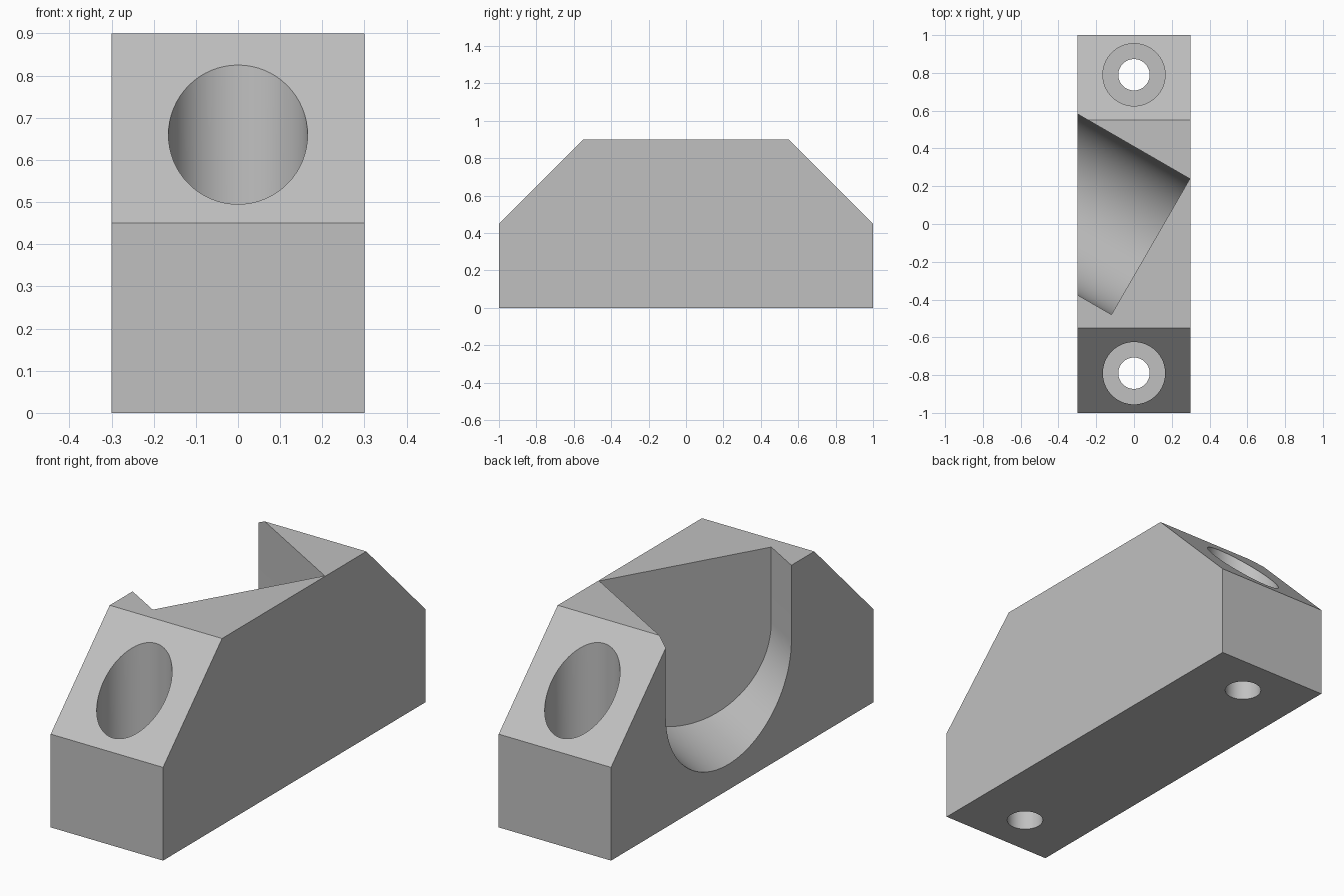
import bpy, bmesh, math
from math import sin, cos, pi, radians
from mathutils import Matrix

if "Cube" in bpy.data.objects:
    bpy.data.objects.remove(bpy.data.objects["Cube"], do_unlink=True)

grey = bpy.data.materials.new("plain grey")
grey.use_nodes = True
colour = (0.53, 0.53, 0.53, 1)
grey.diffuse_color = colour
grey.node_tree.nodes["Principled BSDF"].inputs["Base Color"].default_value = colour


def add_object(name, bm):
    bmesh.ops.recalc_face_normals(bm, faces=bm.faces)
    mesh = bpy.data.meshes.new(name)
    bm.to_mesh(mesh)
    bm.free()
    mesh.materials.append(grey)
    obj = bpy.data.objects.new(name, mesh)
    bpy.context.collection.objects.link(obj)
    return obj


def prism(name, outline, x0, x1):
    """Extrude a closed (y, z) outline along x."""
    bm = bmesh.new()
    face = bm.faces.new([bm.verts.new((x0, y, z)) for y, z in outline])
    new = bmesh.ops.extrude_face_region(bm, geom=[face])["geom"]
    bmesh.ops.translate(bm, vec=(x1 - x0, 0, 0),
                        verts=[v for v in new if isinstance(v, bmesh.types.BMVert)])
    return add_object(name, bm)


def drill(name, y, radius, z0, z1):
    bm = bmesh.new()
    bmesh.ops.create_cone(bm, cap_ends=True, segments=64, radius1=radius, radius2=radius,
                          depth=z1 - z0, matrix=Matrix.Translation((0, y, (z0 + z1) / 2)))
    return add_object(name, bm)


def cut(target, cutter):
    mod = target.modifiers.new("cut", 'BOOLEAN')
    mod.operation = 'DIFFERENCE'
    mod.solver = 'EXACT'
    mod.object = cutter
    bpy.context.view_layer.objects.active = target
    bpy.ops.object.modifier_apply(modifier=mod.name)
    bpy.data.objects.remove(cutter, do_unlink=True)


# Block with sloped shoulders
half = [(1, 0), (1, 0.45), (0.55, 0.9)]
block = prism("clamp_block", half + [(-y, z) for y, z in reversed(half)], -0.3, 0.3)

# Angled round-bottomed slot, open on one side
r, axis_z, steps = 0.415, 0.538, 64
arc = [(-r * cos(pi * i / steps), axis_z - r * sin(pi * i / steps)) for i in range(steps + 1)]
slot = prism("slot_cutter", [(-r, 1.2)] + arc + [(r, 1.2)], -1, 0)
slot.matrix_world = Matrix.Translation((0.088, -0.12, 0)) @ Matrix.Rotation(radians(-30), 4, 'Z')
bpy.context.view_layer.update()
cut(block, slot)

# Counterbored bolt holes at both ends
for y in (-0.79, 0.79):
    cut(block, drill("counterbore_cutter", y, 0.165, 0.22, 1.2))
    cut(block, drill("bolt_hole_cutter", y, 0.083, -0.2, 0.5))

bpy.ops.object.select_all(action='DESELECT')
block.select_set(True)
bpy.context.view_layer.objects.active = block
bpy.ops.object.shade_smooth_by_angle(angle=radians(30))
